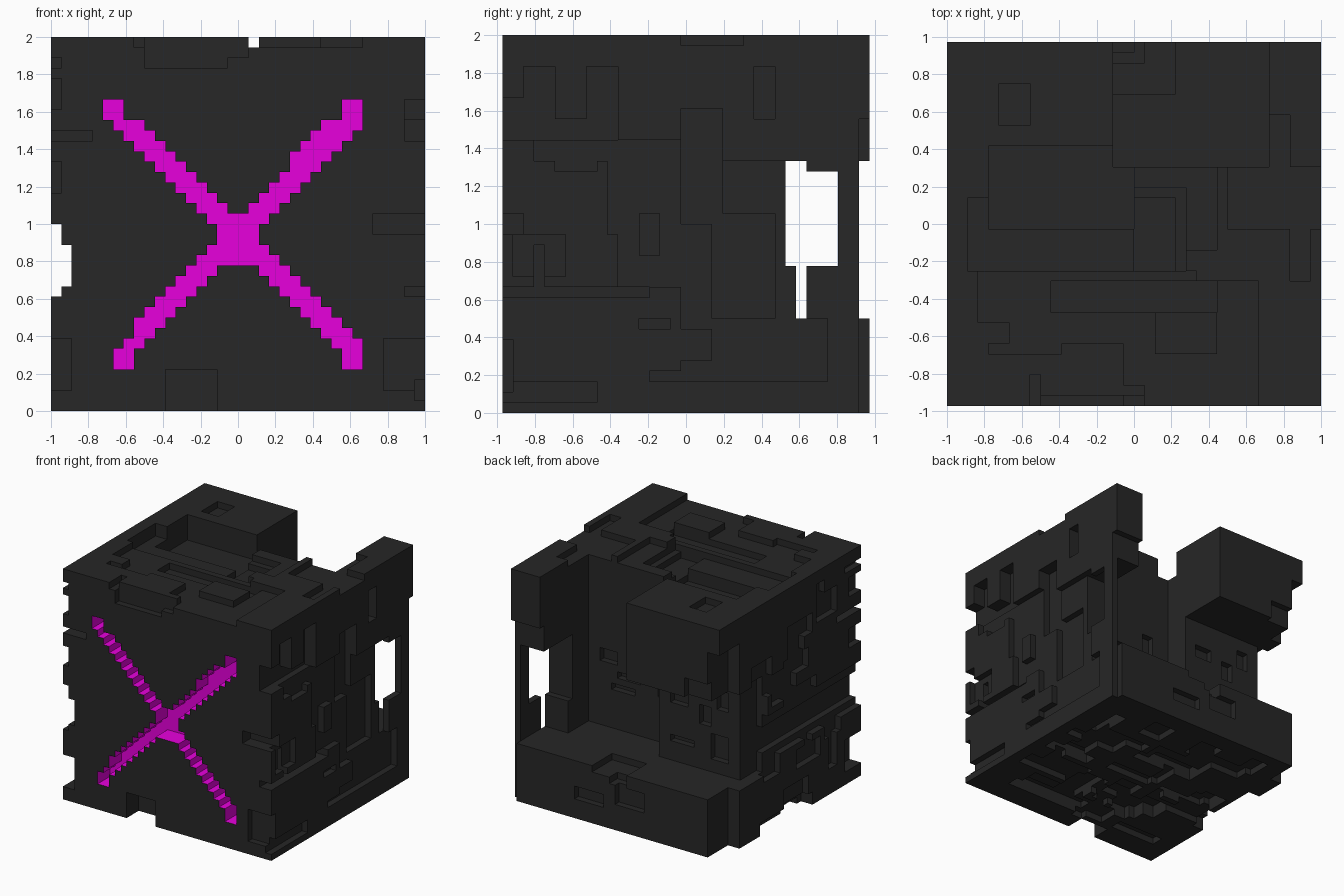
import bpy, bmesh, random
from itertools import product

if "Cube" in bpy.data.objects:
    bpy.data.objects.remove(bpy.data.objects["Cube"])

U = 1 / 18                       # voxel size
NX, NY, NZ = 36, 35, 36
random.seed(4)


def box(x0, x1, y0, y1, z0, z1):
    return set(product(range(max(x0, 0), min(x1, NX)),
                       range(max(y0, 0), min(y1, NY)),
                       range(max(z0, 0), min(z1, NZ))))


solid = box(0, NX, 0, NY, 0, NZ)

# open chamber at the back, running under the left overhang
for b in [(16, 31, 23, 35, 9, 36), (0, 16, 27, 35, 9, 24), (0, 2, 23, 27, 9, 24),
          (31, 35, 28, 35, 9, 24), (31, 35, 27, 28, 14, 24),
          (35, 36, 34, 35, 9, 24), (31, 36, 34, 35, 24, 28),
          (0, 2, 30, 35, 24, 32), (2, 6, 34, 35, 24, 27),
          # window and slit in the thin right wall
          (35, 36, 27, 29, 14, 24), (35, 36, 29, 32, 14, 23), (35, 36, 28, 29, 9, 14),
          # base cut-outs
          (0, 2, 30, 35, 0, 9), (16, 22, 30, 35, 8, 9), (16, 19, 33, 35, 7, 9),
          (13, 18, 34, 35, 4, 7), (20, 25, 34, 35, 3, 5), (35, 36, 34, 35, 0, 9),
          # notches in the front edges
          (9, 17, 0, 1, 33, 36), (17, 19, 0, 1, 34, 36), (8, 9, 0, 3, 35, 36),
          (11, 16, 0, 3, 0, 4)]:
    solid -= box(*b)

# top recesses: x0, x1, y0, y1, depth
for x0, x1, y0, y1, d in [
        (19, 30, 0, 12, 1), (3, 19, 8, 13, 1), (6, 19, 6, 8, 1), (4, 11, 5, 6, 1),
        (17, 19, 2, 6, 1), (19, 24, 12, 13, 1), (10, 26, 9, 12, 2), (2, 23, 13, 17, 2),
        (18, 23, 17, 21, 2), (18, 22, 13, 20, 3), (2, 4, 17, 20, 2), (4, 18, 17, 25, 4),
        (23, 26, 15, 23, 1), (18, 23, 21, 23, 1), (27, 36, 17, 23, 1),
        (33, 35, 12, 17, 1), (31, 33, 23, 28, 1), (5, 8, 27, 31, 1)]:
    solid -= box(x0, x1, y0, y1, NZ - d, NZ)
solid |= box(20, 26, 5, 9, 33, 36)

# right side recesses: y0, y1, z0, z1, depth
for y0, y1, z0, z1, d in [
        (2, 5, 26, 33, 2), (5, 8, 26, 28, 2), (8, 11, 26, 33, 2), (0, 2, 26, 30, 2),
        (3, 17, 24, 26, 1), (5, 9, 23, 24, 1), (17, 21, 24, 29, 2), (24, 26, 28, 33, 2),
        (10, 12, 17, 24, 1), (11, 12, 12, 17, 1), (12, 17, 12, 24, 1), (17, 21, 18, 24, 2),
        (21, 27, 19, 24, 1), (20, 26, 9, 19, 2), (26, 28, 9, 19, 1), (17, 20, 9, 18, 1),
        (13, 16, 8, 9, 1), (14, 31, 3, 4, 1), (17, 26, 4, 9, 1), (26, 31, 4, 9, 1),
        (1, 6, 13, 17, 1), (3, 4, 12, 16, 2), (0, 2, 17, 19, 5), (0, 14, 11, 12, 2),
        (0, 1, 2, 7, 4), (0, 9, 1, 3, 1)]:
    solid -= box(NX - d, NX, y0, y1, z0, z1)
solid |= box(34, 36, 13, 15, 15, 19) | box(34, 36, 17, 20, 5, 8)

# left side recesses, then a seeded scatter of slots
left = [(0, 4, 33, 34, 1), (0, 3, 29, 32, 1), (0, 6, 26, 27, 4), (0, 3, 21, 24, 1),
        (0, 27, 12, 16, 2), (0, 27, 11, 18, 1), (0, 4, 2, 7, 2), (12, 25, 0, 2, 2)]
for _ in range(20):
    y, z = random.randint(4, 23), random.randint(2, 30)
    w, h = random.choice([(2, 7), (3, 6), (6, 3), (4, 5), (4, 3)])
    left.append((y, min(y + w, 27), z, min(z + h, 34), 1))
for y0, y1, z0, z1, d in left:
    solid -= box(0, d, y0, y1, z0, z1)

# underside maze of shallow channels
for _ in range(44):
    x, y = random.randint(2, 30), random.randint(3, 29)
    w, l = random.choice([(2, 7), (8, 2), (4, 4), (10, 3), (3, 8)])
    solid -= box(x, min(x + w, 34), y, min(y + l, 33), 0, random.choice([1, 1, 1, 2]))

# small recesses in the chamber's rear walls
for _ in range(12):
    x, z = random.randint(4, 27), random.randint(10, 21)
    wall = 27 if x < 16 else 23
    w, h = random.choice([(3, 2), (2, 3), (4, 1)])
    solid -= box(x, x + w, wall - 1, wall, z, z + h)

# recessed diagonal cross in the front, with two-voxel tips
cross = box(16, 20, 0, 3, 14, 19) | box(5, 7, 0, 3, 28, 30) | box(28, 30, 0, 3, 28, 30)
cross |= box(6, 8, 0, 3, 4, 6) | box(28, 30, 0, 3, 4, 6)
for k in range(6, 28):
    t = (k - 5) / 23
    for c, w in ((29 - 22.5 * t, 1.5), (7 + 22 * t, 1.4 if k < 10 else 1.7)):
        cross |= box(round(c - w), min(round(c + w), 30), 0, 3, k, k + 1)
solid -= cross

# quad corners for each of the six face directions
DIRS = {
    (1, 0, 0): [(1, 0, 0), (1, 1, 0), (1, 1, 1), (1, 0, 1)],
    (-1, 0, 0): [(0, 0, 0), (0, 0, 1), (0, 1, 1), (0, 1, 0)],
    (0, 1, 0): [(0, 1, 0), (0, 1, 1), (1, 1, 1), (1, 1, 0)],
    (0, -1, 0): [(0, 0, 0), (1, 0, 0), (1, 0, 1), (0, 0, 1)],
    (0, 0, 1): [(0, 0, 1), (1, 0, 1), (1, 1, 1), (0, 1, 1)],
    (0, 0, -1): [(0, 0, 0), (0, 1, 0), (1, 1, 0), (1, 0, 0)],
}


def skin(name, keep, color):
    """Build the exposed voxel faces whose open neighbour passes the test."""
    bm, verts = bmesh.new(), {}
    for c in sorted(solid):
        for d, quad in DIRS.items():
            n = tuple(c[i] + d[i] for i in range(3))
            if n in solid or not keep(n):
                continue
            face = []
            for q in quad:
                p = tuple(c[i] + q[i] for i in range(3))
                if p not in verts:
                    verts[p] = bm.verts.new(((p[0] - NX / 2) * U, (p[1] - NY / 2) * U, p[2] * U))
                face.append(verts[p])
            bm.faces.new(face)
    bmesh.ops.dissolve_limit(bm, angle_limit=0.01, verts=bm.verts, edges=bm.edges)
    me = bpy.data.meshes.new(name)
    bm.to_mesh(me)
    bm.free()
    mat = bpy.data.materials.new(name)
    mat.diffuse_color = color
    mat.use_nodes = True
    mat.node_tree.nodes["Principled BSDF"].inputs["Base Color"].default_value = mat.diffuse_color
    me.materials.append(mat)
    bpy.context.collection.objects.link(bpy.data.objects.new(name, me))


skin("cube_body", lambda n: n not in cross, (0.02, 0.02, 0.02, 1))
skin("front_cross", lambda n: n in cross, (0.8, 0.0, 0.72, 1))
